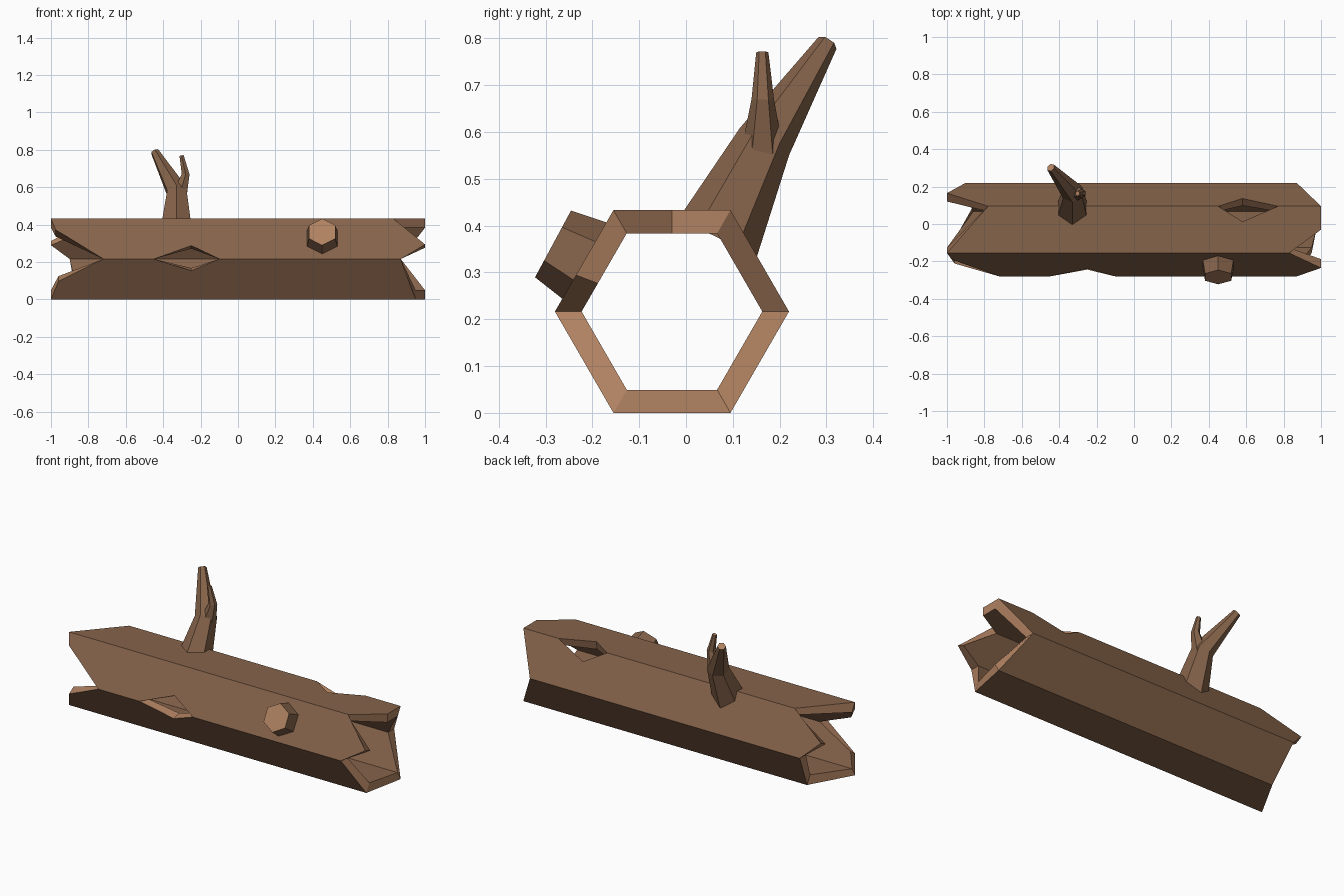
import bpy, bmesh, math
from mathutils import Vector

if "Cube" in bpy.data.objects:
    bpy.data.objects.remove(bpy.data.objects["Cube"])

def material(name, col):
    m = bpy.data.materials.new(name)
    m.diffuse_color = (*col, 1)
    m.use_nodes = True
    m.node_tree.nodes["Principled BSDF"].inputs["Base Color"].default_value = m.diffuse_color
    return m

BARK = material("bark brown", (0.235, 0.125, 0.068))
WOOD = material("cut wood", (0.44, 0.225, 0.122))

def finish(bm, name):
    bmesh.ops.recalc_face_normals(bm, faces=bm.faces[:])
    me = bpy.data.meshes.new(name)
    bm.to_mesh(me)
    bm.free()
    me.materials.append(BARK)
    me.materials.append(WOOD)
    ob = bpy.data.objects.new(name, me)
    bpy.context.collection.objects.link(ob)
    return ob

# Hollow log: corners run back, top back, top front, front, bottom front, bottom back
CY, CZ, R, INNER = -0.03, 0.2165, 0.25, 0.772
left = [-0.9, -0.78, -1, -0.72, -1, -0.86]
right = [0.87, 1, 0.83, 0.87, 0.95, 1]
# Splinter tips inside a side: side -> (t, x)
left_tip = {0: (0.44, -1), 2: (0.28, -0.975), 3: (0.55, -0.96)}
right_tip = {1: (0.5, 1), 2: (0.64, 1)}
# Diamond knot holes on an edge: corner -> (x0, x mid, x1, depth on side before, depth on side after)
holes = {3: (-0.45, -0.25, -0.1, 0.33, 0.29), 1: (0.45, 0.58, 0.77, 0.33, 0.33)}

def log_point(i, t, x, s):
    a, b = [Vector((math.cos(math.radians(60 * k)), math.sin(math.radians(60 * k)))) for k in (i, i + 1)]
    p = a.lerp(b, t) * R * s
    return (x, CY + p.x, CZ + p.y)

def side_outline(i):
    j = (i + 1) % 6
    pts = [(0, left[i])]
    if i in left_tip:
        pts.append(left_tip[i])
    pts.append((1, left[j]))
    if j in holes:
        a, m, b, d, _ = holes[j]
        pts += [(1, a), (1 - d, m), (1, b)]
    pts.append((1, right[j]))
    if i in right_tip:
        pts.append(right_tip[i])
    pts.append((0, right[i]))
    if i in holes:
        a, m, b, _, d = holes[i]
        pts += [(0, b), (d, m), (0, a)]
    return pts

def build_log():
    bm = bmesh.new()
    cache, partner = {}, {}

    def vert(i, t, x, s):
        if t == 1:
            i, t = (i + 1) % 6, 0
        key = (i, t, x, s)
        if key not in cache:
            cache[key] = bm.verts.new(log_point(i, t, x, s))
        return cache[key]

    for i in range(6):
        outer = [vert(i, t, x, 1) for t, x in side_outline(i)]
        inner = [vert(i, t, x, INNER) for t, x in side_outline(i)]
        partner.update(zip(outer, inner))
        bm.faces.new(outer)
        bm.faces.new(inner[::-1])
    # Raw wood rims around the ends and knot holes
    rims = [e.verts[:] for e in bm.edges if e.is_boundary and e.verts[0] in partner]
    for a, b in rims:
        bm.faces.new((a, b, partner[b], partner[a])).material_index = 1
    return finish(bm, "hollow_log")

# Six-sided tapered limb through a path of (centre, radius)
def limb(name, path, tip_mat):
    bm = bmesh.new()
    pts = [Vector(p) for p, _ in path]
    rings = []
    for k, (_, r) in enumerate(path):
        d = (pts[min(k + 1, len(pts) - 1)] - pts[max(k - 1, 0)]).normalized()
        u = (Vector((1, 0, 0)) - d * d.x).normalized()
        v = d.cross(u)
        rings.append([bm.verts.new(pts[k] + r * (u * math.cos(a) + v * math.sin(a)))
                      for a in (math.radians(60 * n + 30) for n in range(6))])
    for r0, r1 in zip(rings, rings[1:]):
        for n in range(6):
            m = (n + 1) % 6
            bm.faces.new((r0[n], r0[m], r1[m], r1[n]))
    bm.faces.new(rings[0][::-1])
    bm.faces.new(rings[-1]).material_index = tip_mat
    return finish(bm, name)

build_log()
limb("sawn_stub", [((0.45, -0.208, 0.32), 0.096), ((0.45, -0.284, 0.361), 0.081)], 1)
limb("branch", [((-0.33, 0.068, 0.375), 0.093), ((-0.328, 0.168, 0.58), 0.06),
                ((-0.445, 0.302, 0.79), 0.023)], 1)
limb("twig", [((-0.312, 0.163, 0.56), 0.045), ((-0.28, 0.164, 0.67), 0.024),
              ((-0.302, 0.163, 0.77), 0.013)], 1)
